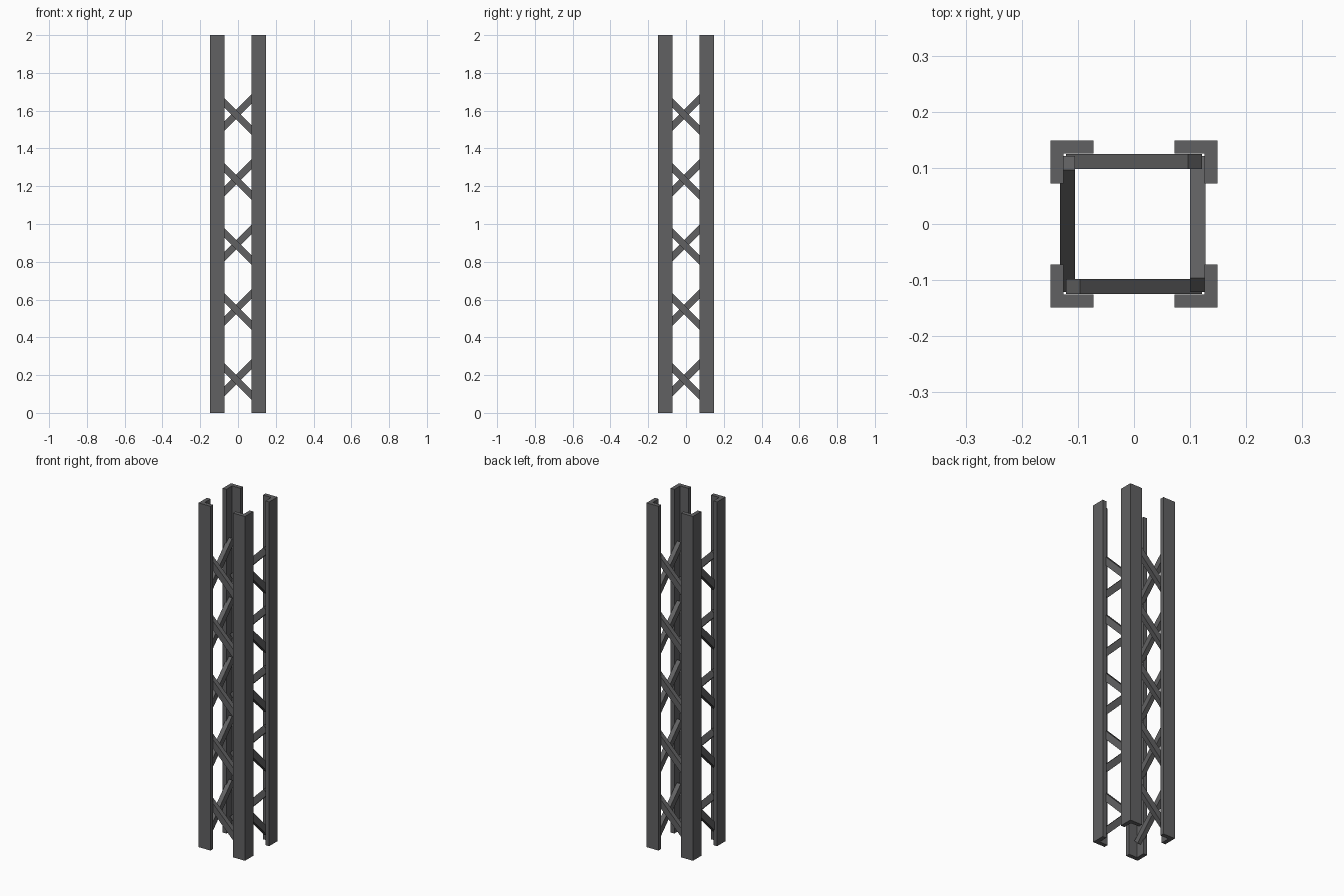
import bpy, bmesh, math
from mathutils import Matrix, Vector

if "Cube" in bpy.data.objects:
    bpy.data.objects.remove(bpy.data.objects["Cube"])

steel = bpy.data.materials.new("dark grey steel")
steel.diffuse_color = (0.12, 0.12, 0.123, 1)
steel.use_nodes = True
steel.node_tree.nodes["Principled BSDF"].inputs["Base Color"].default_value = steel.diffuse_color

H, R, LEG, T = 2.0, 0.149, 0.0765, 0.0235


def finish(name, bm):
    bmesh.ops.recalc_face_normals(bm, faces=bm.faces)
    me = bpy.data.meshes.new(name)
    bm.to_mesh(me)
    bm.free()
    me.materials.append(steel)
    ob = bpy.data.objects.new(name, me)
    bpy.context.collection.objects.link(ob)


# L-section corner posts
def post(name, sx, sy):
    profile = [(R, R), (R - LEG, R), (R - LEG, R - T),
               (R - T, R - T), (R - T, R - LEG), (R, R - LEG)]
    bm = bmesh.new()
    face = bm.faces.new([bm.verts.new((sx * x, sy * y, 0)) for x, y in profile])
    ext = bmesh.ops.extrude_face_region(bm, geom=[face])
    top = [v for v in ext["geom"] if isinstance(v, bmesh.types.BMVert)]
    bmesh.ops.translate(bm, verts=top, vec=(0, 0, H))
    finish(name, bm)


for fy, sy in (("front", -1), ("back", 1)):
    for fx, sx in (("left", -1), ("right", 1)):
        post(f"{fy}_{fx}_post", sx, sy)


# Diagonal braces: one 45 degree bar per side and level
def brace(name, turn, dist, z):
    bm = bmesh.new()
    bmesh.ops.create_cube(bm, size=1)
    m = (Matrix.Rotation(turn, 4, 'Z')
         @ Matrix.Translation((0, -dist, z))
         @ Matrix.Rotation(math.radians(45), 4, 'Y')
         @ Matrix.Diagonal((0.308, 0.027, 0.036, 1)))
    bmesh.ops.transform(bm, matrix=m, verts=bm.verts)
    finish(name, bm)


sides = [("front", 0, 0.1115, -0.01), ("right", 90, 0.1135, -0.01),
         ("back", 180, 0.1115, 0.01), ("left", 270, 0.1185, 0.01)]
for i, z in enumerate((0.176, 0.547, 0.89, 1.235, 1.58)):
    for side, deg, dist, dz in sides:
        brace(f"{side}_brace_{i + 1}", math.radians(deg), dist, z + dz)
